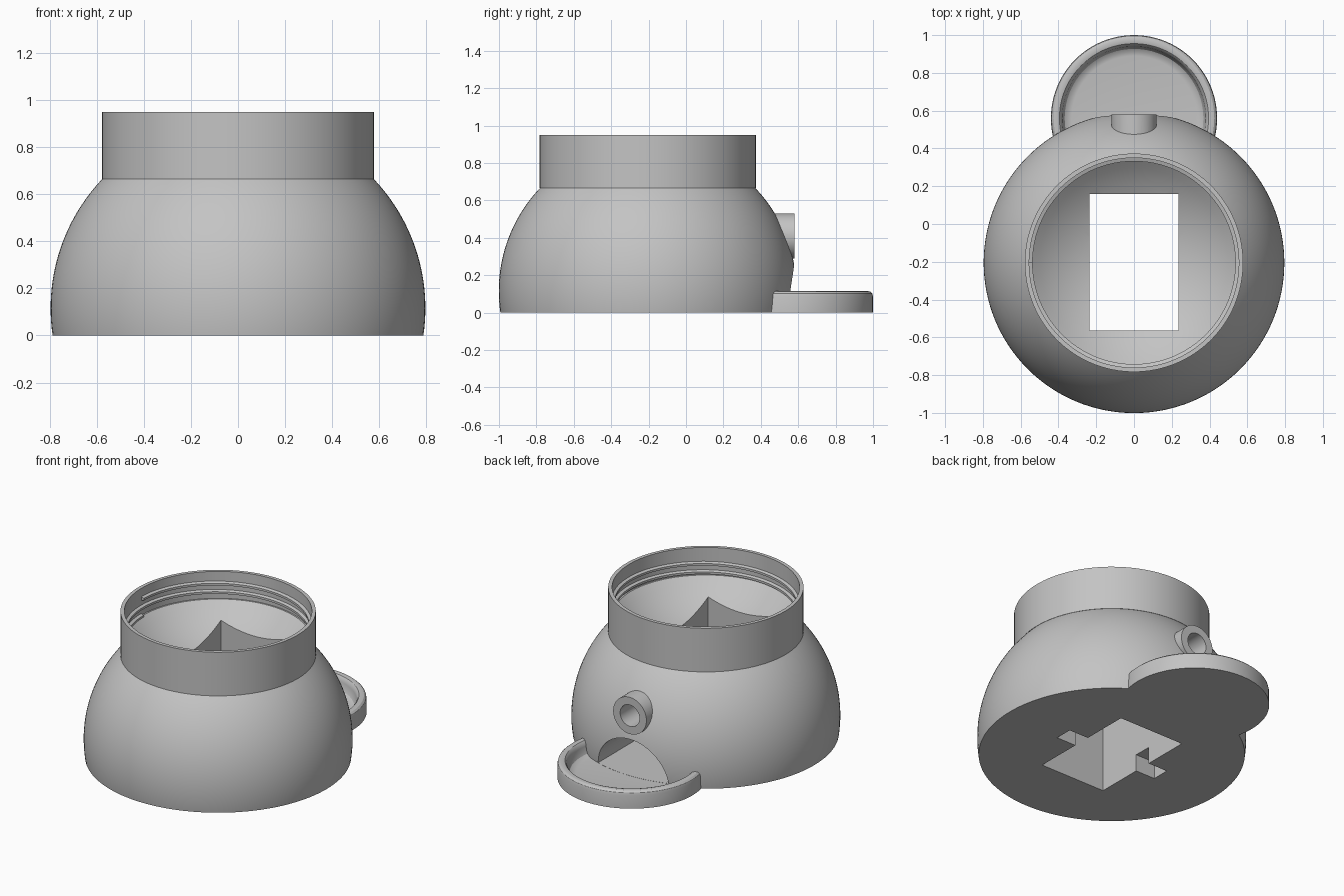
import bpy, bmesh
from math import sin, cos, pi, sqrt, asin, radians

cube = bpy.data.objects.get("Cube")
if cube:
    bpy.data.objects.remove(cube, do_unlink=True)

CY = -0.205          # y of the dome axis
DISH_Y = 0.56        # y of the dish axis

grey = bpy.data.materials.new("warm_grey_plastic")
grey.use_nodes = True
colour = (0.55, 0.55, 0.55, 1)
grey.diffuse_color = colour
grey.node_tree.nodes["Principled BSDF"].inputs["Base Color"].default_value = colour


def finish(name, bm):
    bmesh.ops.recalc_face_normals(bm, faces=bm.faces)
    mesh = bpy.data.meshes.new(name)
    bm.to_mesh(mesh)
    bm.free()
    mesh.materials.append(grey)
    obj = bpy.data.objects.new(name, mesh)
    bpy.context.collection.objects.link(obj)
    return obj


def revolve(name, profile, y, steps):
    """Solid of revolution from (radius, z) points that start and end on the axis."""
    bm = bmesh.new()
    verts = [bm.verts.new((r, y, z)) for r, z in profile]
    edges = [bm.edges.new(pair) for pair in zip(verts, verts[1:])]
    bmesh.ops.spin(bm, geom=verts + edges, cent=(0, y, 0), axis=(0, 0, 1),
                   angle=2 * pi, steps=steps, use_duplicate=False)
    bmesh.ops.remove_doubles(bm, verts=bm.verts, dist=1e-5)
    return finish(name, bm)


def prism(name, outline, y0, y1):
    """Extrude an (x, z) outline along y."""
    bm = bmesh.new()
    face = bm.faces.new([bm.verts.new((x, y0, z)) for x, z in outline])
    new = bmesh.ops.extrude_face_region(bm, geom=[face])["geom"]
    moved = [v for v in new if isinstance(v, bmesh.types.BMVert)]
    bmesh.ops.translate(bm, verts=moved, vec=(0, y1 - y0, 0))
    return finish(name, bm)


def rect(half, z0, z1):
    return [(-half, z0), (half, z0), (half, z1), (-half, z1)]


def arc(r, z, a0, a1, n):
    return [(r * cos(a0 + (a1 - a0) * i / n), z + r * sin(a0 + (a1 - a0) * i / n))
            for i in range(n + 1)]


def boolean(target, tool, operation):
    mod = target.modifiers.new(operation, 'BOOLEAN')
    mod.operation = operation
    mod.solver = 'EXACT'
    mod.object = tool
    bpy.context.view_layer.objects.active = target
    bpy.ops.object.modifier_apply(modifier=mod.name)
    bpy.data.objects.remove(tool, do_unlink=True)


# Body: spherical dome, straight collar and a round hopper bowl inside
R, DOME_Z = 0.796, 0.116
dome = arc(R, DOME_Z, asin(-0.2 / R), asin((0.665 - DOME_Z) / R), 28)
BOWL_R, BOWL_Z = 0.8, 0.56
bowl = []
for i in range(13):
    r = 0.545 * (1 - i / 12)
    bowl.append((r, BOWL_Z + BOWL_R - sqrt(BOWL_R ** 2 - r ** 2)))
collar = [(0.578, 0.665), (0.578, 0.95), (0.555, 0.95), (0.555, bowl[0][1])]
body = revolve("feeder_body", [(0, dome[0][1])] + dome + collar + bowl, CY, 128)

# Dish with a rounded rim, joined to the back
dish = revolve("dish", [(0, -0.08), (0.44, -0.08), (0.44, 0.085), (0.436, 0.102),
                        (0.425, 0.112), (0.41, 0.115), (0.395, 0.111), (0.385, 0.1),
                        (0.38, 0.08), (0.377, 0.055), (0.367, 0.034), (0.35, 0.023),
                        (0.33, 0.02), (0, 0.02)], DISH_Y, 96)
boolean(body, dish, 'UNION')

# Round boss on the back
boolean(body, prism("boss", arc(0.12, 0.41, 0, 2 * pi, 48)[:-1], 0.4, 0.58), 'UNION')

# Cuts: flat base, feed shaft, side notches, outlet tunnel and boss bore
low = asin(0.021 / 0.255)
cuts = [
    ("base_cut", rect(2, -1, 0), -2, 2),
    ("shaft_cut", rect(0.235, -0.5, 0.9), -0.565, 0.16),
    ("notch_cut", rect(0.375, -0.5, 0.11), -0.26, -0.145),
    ("tunnel_cut", arc(0.255, 0, low, pi - low, 32), 0.155, 0.61),
    ("bore_cut", arc(0.07, 0.41, 0, 2 * pi, 32)[:-1], 0.155, 0.7),
]
for cut in cuts:
    boolean(body, prism(*cut), 'DIFFERENCE')

# Screw thread: two turns winding down inside the collar
bm = bmesh.new()
section = [(0.562, -0.016), (0.537, -0.007), (0.537, 0.007), (0.562, 0.016)]
STEPS = 192
previous = first = None
for i in range(STEPS + 1):
    t = i / STEPS
    a = pi - 4 * pi * t
    ring = [bm.verts.new((r * cos(a), CY + r * sin(a), 0.882 - 0.11 * t + dz))
            for r, dz in section]
    if previous:
        for k in range(4):
            n = (k + 1) % 4
            bm.faces.new((previous[k], previous[n], ring[n], ring[k]))
    else:
        first = ring
    previous = ring
bm.faces.new(first)
bm.faces.new(previous)
thread = finish("collar_thread", bm)

# Smooth curves, sharp corners
bpy.ops.object.select_all(action='DESELECT')
for obj in (body, thread):
    obj.select_set(True)
bpy.context.view_layer.objects.active = body
bpy.ops.object.shade_smooth_by_angle(angle=radians(30))
